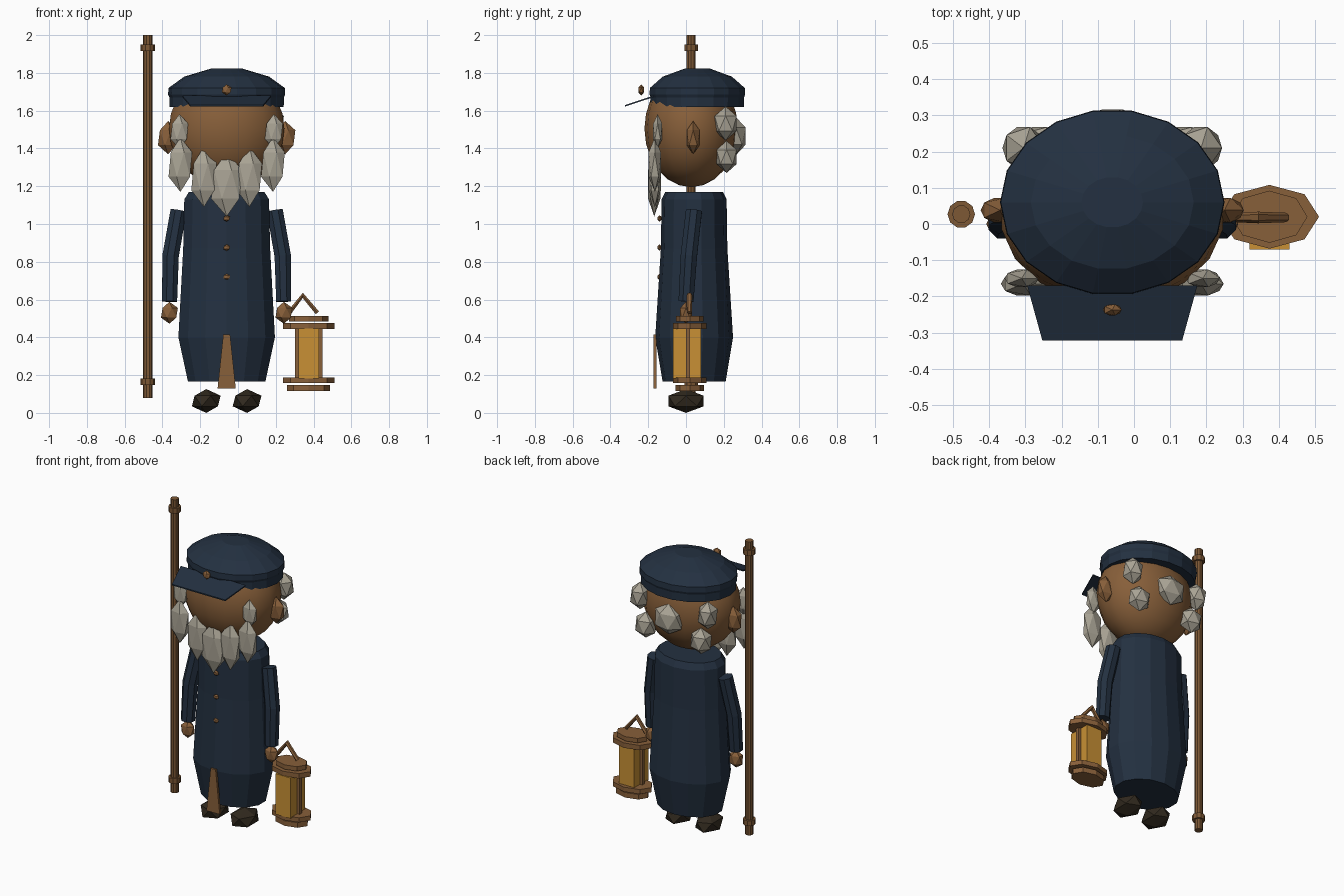
import bpy, bmesh, math
from mathutils import Vector, Matrix

if "Cube" in bpy.data.objects:
    bpy.data.objects.remove(bpy.data.objects["Cube"])

CX = -0.06  # centre line of the figure


def material(name, rgb):
    m = bpy.data.materials.new(name)
    m.diffuse_color = (*rgb, 1)
    m.use_nodes = True
    m.node_tree.nodes["Principled BSDF"].inputs["Base Color"].default_value = m.diffuse_color
    return m


NAVY = material("navy cloth", (0.017, 0.030, 0.052))
BROWN = material("warm brown", (0.245, 0.115, 0.042))
WOOD = material("wood brown", (0.205, 0.098, 0.036))
GREY = material("grey hair", (0.40, 0.37, 0.30))
GLOW = material("amber glass", (0.58, 0.28, 0.035))
DARK = material("dark leather", (0.030, 0.022, 0.013))


def finish(name, bm, mat, smooth=False):
    bmesh.ops.recalc_face_normals(bm, faces=bm.faces)
    me = bpy.data.meshes.new(name)
    bm.to_mesh(me)
    bm.free()
    me.materials.append(mat)
    for p in me.polygons:
        p.use_smooth = smooth
    ob = bpy.data.objects.new(name, me)
    bpy.context.collection.objects.link(ob)
    return ob


def lump(name, c, r, mat, sub=1):
    bm = bmesh.new()
    bmesh.ops.create_icosphere(bm, subdivisions=sub, radius=1)
    bmesh.ops.transform(bm, matrix=Matrix.Translation(c) @ Matrix.Diagonal((*r, 1)), verts=bm.verts)
    return finish(name, bm, mat)


def skin_rings(bm, rings):
    for a, b in zip(rings, rings[1:]):
        for i in range(len(a)):
            j = (i + 1) % len(a)
            bm.faces.new((a[i], a[j], b[j], b[i]))
    bm.faces.new(rings[0])
    bm.faces.new(rings[-1])


def stack(name, x, y, profile, n, mat, phase=0.0):
    """Closed elliptical lathe; profile rows are (z, radius x, radius y)."""
    bm = bmesh.new()
    rings = [[bm.verts.new((x + rx * math.cos(t), y + ry * math.sin(t), z))
              for t in (phase + math.tau * i / n for i in range(n))] for z, rx, ry in profile]
    skin_rings(bm, rings)
    return finish(name, bm, mat)


def tube(name, pts, radii, n, mat):
    """Bent tube through pts, with one radius per point."""
    bm = bmesh.new()
    pts = [Vector(p) for p in pts]
    rings = []
    for k, p in enumerate(pts):
        d = (pts[min(k + 1, len(pts) - 1)] - pts[max(k - 1, 0)]).normalized()
        u = d.cross(Vector((0, 1, 0))).normalized()
        v = d.cross(u)
        rings.append([bm.verts.new(p + radii[k] * (u * math.cos(t) + v * math.sin(t)))
                      for t in (math.tau * (i + 0.5) / n for i in range(n))])
    skin_rings(bm, rings)
    return finish(name, bm, mat)


def box(name, c, size, mat):
    bm = bmesh.new()
    bmesh.ops.create_cube(bm, size=1)
    bmesh.ops.transform(bm, matrix=Matrix.Translation(c) @ Matrix.Diagonal((*size, 1)), verts=bm.verts)
    return finish(name, bm, mat)


def plate(name, corners, thick, mat):
    """Thin slab: a flat outline pushed along the vector thick."""
    bm = bmesh.new()
    a = [bm.verts.new(p) for p in corners]
    b = [bm.verts.new(Vector(p) + Vector(thick)) for p in corners]
    skin_rings(bm, [a, b])
    return finish(name, bm, mat)


# coat
stack("coat", CX, 0.043, [(0.165, 0.21, 0.167), (0.40, 0.262, 0.206), (0.87, 0.236, 0.176),
                          (1.13, 0.23, 0.172), (1.17, 0.205, 0.152)], 14, NAVY, math.pi / 14)
# coat front strip and buttons
plate("coat_strip", [(CX - 0.048, -0.172, 0.13), (CX + 0.048, -0.172, 0.13),
                     (CX + 0.018, -0.172, 0.415), (CX - 0.018, -0.172, 0.415)], (0, 0.015, 0), BROWN)
for z in (0.72, 0.875, 1.03):
    lump("button", (CX, -0.14, z), (0.02, 0.012, 0.017), BROWN)

# head
bm = bmesh.new()
bmesh.ops.create_uvsphere(bm, u_segments=18, v_segments=12, radius=1)
bmesh.ops.transform(bm, matrix=Matrix.Translation((CX, 0.027, 1.505)) @ Matrix.Diagonal((0.31, 0.247, 0.31, 1)),
                    verts=bm.verts)
finish("head", bm, BROWN, True)

# cap, visor and badge
stack("cap", CX, 0.06, [(1.62, 0.302, 0.25), (1.67, 0.303, 0.251), (1.685, 0.31, 0.257), (1.72, 0.308, 0.255),
                        (1.78, 0.225, 0.186), (1.822, 0.085, 0.07)], 18, NAVY)
plate("cap_visor", [(CX - 0.235, -0.17, 1.672), (CX + 0.235, -0.17, 1.672),
                    (CX + 0.193, -0.322, 1.622), (CX - 0.193, -0.322, 1.622)], (0, 0, 0.008), NAVY)
lump("cap_badge", (CX, -0.237, 1.71), (0.029, 0.018, 0.029), BROWN)

# paired parts
for s, side in ((1, "right"), (-1, "left")):
    def P(x, y, z):
        return (CX + s * x, y, z)
    lump("ear_" + side, P(0.31, 0.038, 1.457), (0.06, 0.04, 0.088), BROWN)
    tube("sleeve_" + side, [P(0.255, 0.042, 1.07), P(0.297, 0.015, 0.83), P(0.302, 0.0, 0.59)],
         (0.046, 0.047, 0.043), 8, NAVY)
    lump("hand_" + side, P(0.303, 0.0, 0.53), (0.05, 0.036, 0.058), BROWN)
    lump("shoe_" + side, P(0.108, 0.0, 0.063), (0.085, 0.11, 0.063), DARK)
    # beard and sideburn tufts
    lump("sideburn_" + side, P(0.25, -0.15, 1.49), (0.053, 0.028, 0.092), GREY)
    lump("beard_outer_" + side, P(0.245, -0.165, 1.315), (0.07, 0.038, 0.145), GREY)
    lump("beard_inner_" + side, P(0.12, -0.165, 1.25), (0.075, 0.038, 0.16), GREY)
    # back hair
    lump("hair_upper_" + side, P(0.245, 0.21, 1.532), (0.065, 0.068, 0.09), GREY)
    lump("hair_lower_" + side, P(0.2, 0.215, 1.355), (0.075, 0.062, 0.085), GREY)
lump("beard_middle", (CX, -0.168, 1.21), (0.092, 0.038, 0.17), GREY)
lump("hair_back", (CX, 0.265, 1.465), (0.105, 0.06, 0.1), GREY)

# staff with two collars
stack("staff", -0.477, 0.027, [(0.08, 0.025, 0.025), (2.0, 0.025, 0.025)], 10, WOOD)
for z in (0.164, 1.932):
    stack("staff_collar", -0.477, 0.027, [(z - 0.017, 0.038, 0.038), (z + 0.017, 0.038, 0.038)], 10, WOOD)

# lantern
LX, LY = 0.374, 0.02
for name, z0, z1, rx, ry in (("lantern_foot", 0.115, 0.148, 0.114, 0.075), ("lantern_base", 0.158, 0.188, 0.137, 0.088),
                             ("lantern_lid", 0.445, 0.477, 0.137, 0.088), ("lantern_top", 0.483, 0.512, 0.105, 0.072)):
    stack(name, LX, LY, [(z0, rx, ry), (z1, rx, ry)], 8, BROWN)
box("lantern_glass", (LX, 0.005, 0.315), (0.11, 0.15, 0.265), GLOW)
for s in (-1, 1):
    box("lantern_post", (LX + s * 0.063, 0.01, 0.315), (0.02, 0.022, 0.265), BROWN)
tube("lantern_handle", [(0.275, 0.018, 0.535), (0.343, 0.018, 0.622), (0.42, 0.018, 0.53)],
     (0.013, 0.016, 0.013), 6, BROWN)
